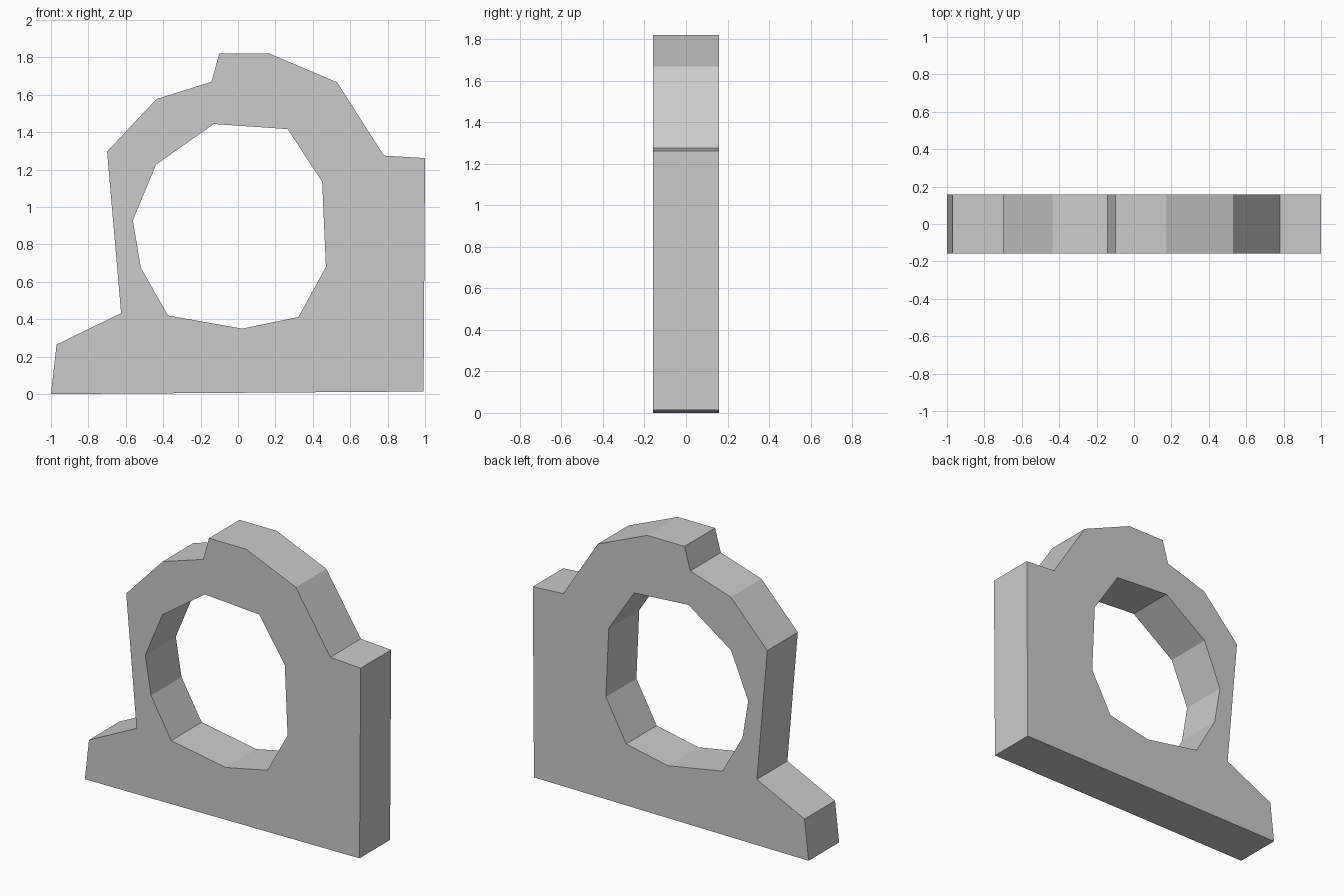
import bpy, bmesh

if "Cube" in bpy.data.objects:
    bpy.data.objects.remove(bpy.data.objects["Cube"])

HALF = 0.158  # half the plate thickness

# Outer silhouette (x, z), clockwise from the left foot
outline = [(-1, 0), (-0.97, 0.265), (-0.625, 0.433), (-0.70, 1.297),
           (-0.436, 1.577), (-0.142, 1.67), (-0.10, 1.82), (0.17, 1.82),
           (0.53, 1.667), (0.78, 1.275), (1.0, 1.262), (0.992, 0.014)]

# Ten-sided opening (x, z)
opening = [(-0.13, 1.444), (0.265, 1.417), (0.45, 1.135), (0.47, 0.68),
           (0.323, 0.412), (0.022, 0.35), (-0.374, 0.42), (-0.52, 0.677),
           (-0.562, 0.93), (-0.438, 1.227)]


def add_loop(bm, points):
    verts = [bm.verts.new((x, -HALF, z)) for x, z in points]
    return [bm.edges.new((v, verts[i - 1])) for i, v in enumerate(verts)]


# Plate with opening: fill between the two loops, then extrude backwards
bm = bmesh.new()
edges = add_loop(bm, outline) + add_loop(bm, opening)
bmesh.ops.triangle_fill(bm, use_beauty=True, use_dissolve=False,
                        edges=edges, normal=(0, -1, 0))
ext = bmesh.ops.extrude_face_region(bm, geom=bm.faces[:], use_keep_orig=True)
back = [g for g in ext["geom"] if isinstance(g, bmesh.types.BMVert)]
bmesh.ops.translate(bm, verts=back, vec=(0, 2 * HALF, 0))
bmesh.ops.recalc_face_normals(bm, faces=bm.faces[:])

mesh = bpy.data.meshes.new("bracket_plate")
bm.to_mesh(mesh)
bm.free()
plate = bpy.data.objects.new("bracket_plate", mesh)
bpy.context.collection.objects.link(plate)
